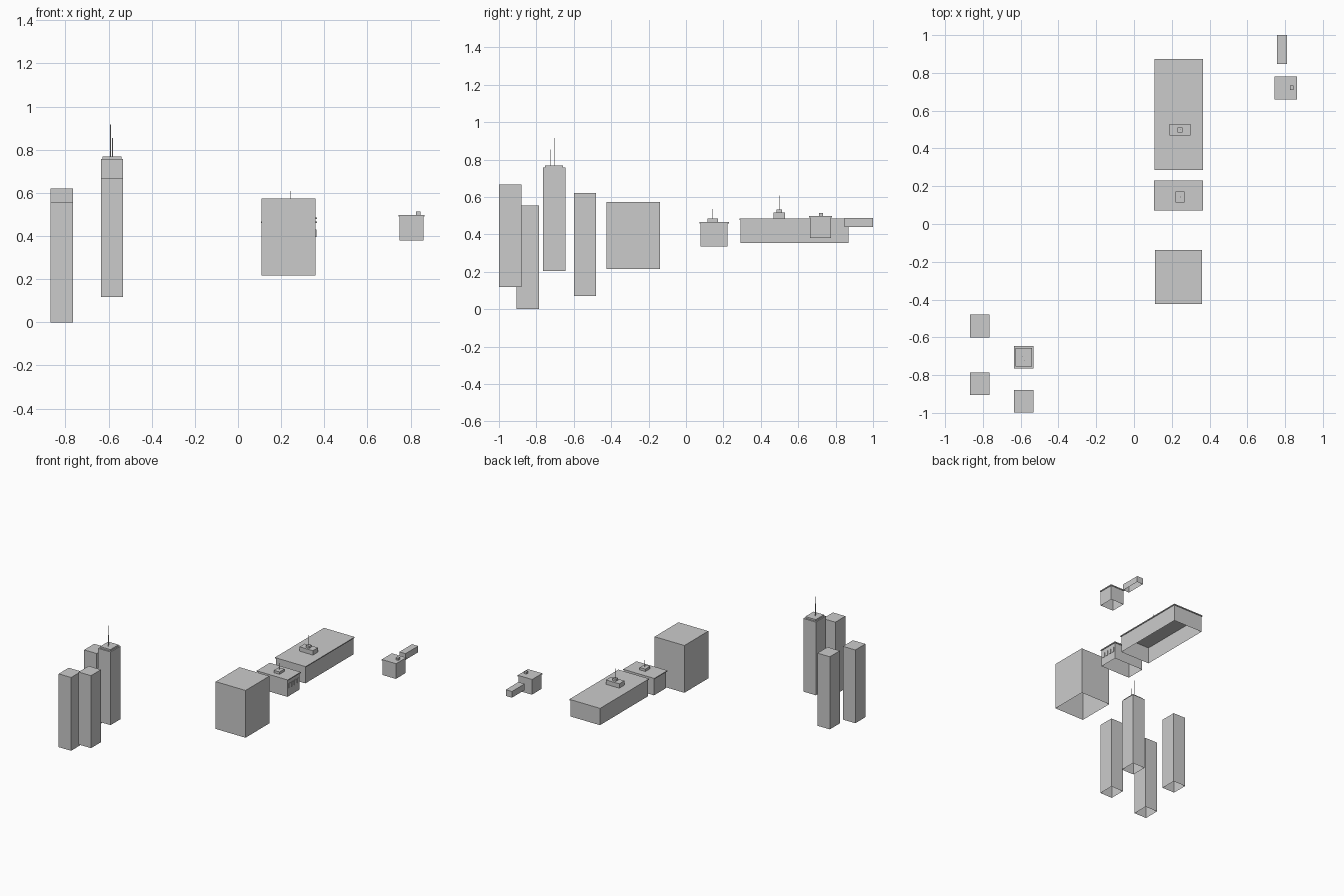
import bpy, bmesh


def box(name, x, y, z, open_bottom=False):
    """Axis-aligned box from (min, max) ranges, optionally without a floor."""
    bm = bmesh.new()
    bmesh.ops.create_cube(bm, size=1)
    for v in bm.verts:
        v.co = [r[0] + (c + 0.5) * (r[1] - r[0]) for c, r in zip(v.co, (x, y, z))]
    bm.normal_update()
    if open_bottom:
        floor = [f for f in bm.faces if f.normal.z < -0.5]
        bmesh.ops.delete(bm, geom=floor, context='FACES_ONLY')
    me = bpy.data.meshes.new(name)
    bm.to_mesh(me)
    bm.free()
    ob = bpy.data.objects.new(name, me)
    bpy.context.collection.objects.link(ob)
    return ob


def mast(name, x, y, z, r=0.0015):
    """Thin square antenna."""
    return box(name, (x - r, x + r), (y - r, y + r), z)


def shell(name, x, y, z):
    """Building walls and roof, open underneath."""
    return box(name, x, y, z, open_bottom=True)


# cluster of four tall towers
for i, (x, y, z, h) in enumerate([(-0.817, -0.54, 0.07, 0.62),
                                  (-0.817, -0.845, 0.0, 0.555),
                                  (-0.584, -0.705, 0.203, 0.757),
                                  (-0.584, -0.939, 0.118, 0.667)]):
    shell(f"tower_{i + 1}", (x - 0.052, x + 0.052), (y - 0.06, y + 0.06), (z, h))

# cap and antennas on the tallest tower
box("tower_cap", (-0.627, -0.54), (-0.755, -0.657), (0.757, 0.769))
mast("tower_antenna_tall", -0.591, -0.701, (0.769, 0.916))
mast("tower_antenna_short", -0.582, -0.722, (0.769, 0.855))

# large plain block
shell("large_block", (0.11, 0.36), (-0.424, -0.138), (0.216, 0.574))

# middle building with eaves, roof unit and antenna
shell("middle_walls", (0.112, 0.36), (0.077, 0.223), (0.334, 0.46))
box("middle_roof", (0.106, 0.366), (0.071, 0.229), (0.459, 0.466))
box("middle_roof_unit", (0.22, 0.268), (0.114, 0.172), (0.466, 0.484))
mast("middle_antenna", 0.244, 0.143, (0.484, 0.535))

# row of windows on the right wall of the middle building
for i in range(4):
    y = 0.092 + i * 0.033
    box(f"middle_window_{i + 1}", (0.36, 0.363), (y, y + 0.02), (0.395, 0.43))

# long hall with eaves and stepped roof unit
shell("hall_walls", (0.113, 0.36), (0.292, 0.868), (0.354, 0.479))
box("hall_roof", (0.108, 0.366), (0.286, 0.874), (0.478, 0.485))
box("hall_roof_unit", (0.188, 0.30), (0.468, 0.53), (0.485, 0.518))
box("hall_roof_unit_top", (0.23, 0.258), (0.484, 0.512), (0.518, 0.534))
mast("hall_antenna", 0.244, 0.499, (0.534, 0.608))

# small house with roof slab and chimney
shell("house_walls", (0.748, 0.859), (0.662, 0.776), (0.38, 0.491))
box("house_roof", (0.743, 0.864), (0.658, 0.78), (0.49, 0.498))
box("house_chimney", (0.825, 0.845), (0.71, 0.732), (0.498, 0.514))

# narrow shed behind the house
shell("shed", (0.758, 0.81), (0.848, 1.0), (0.44, 0.487))
